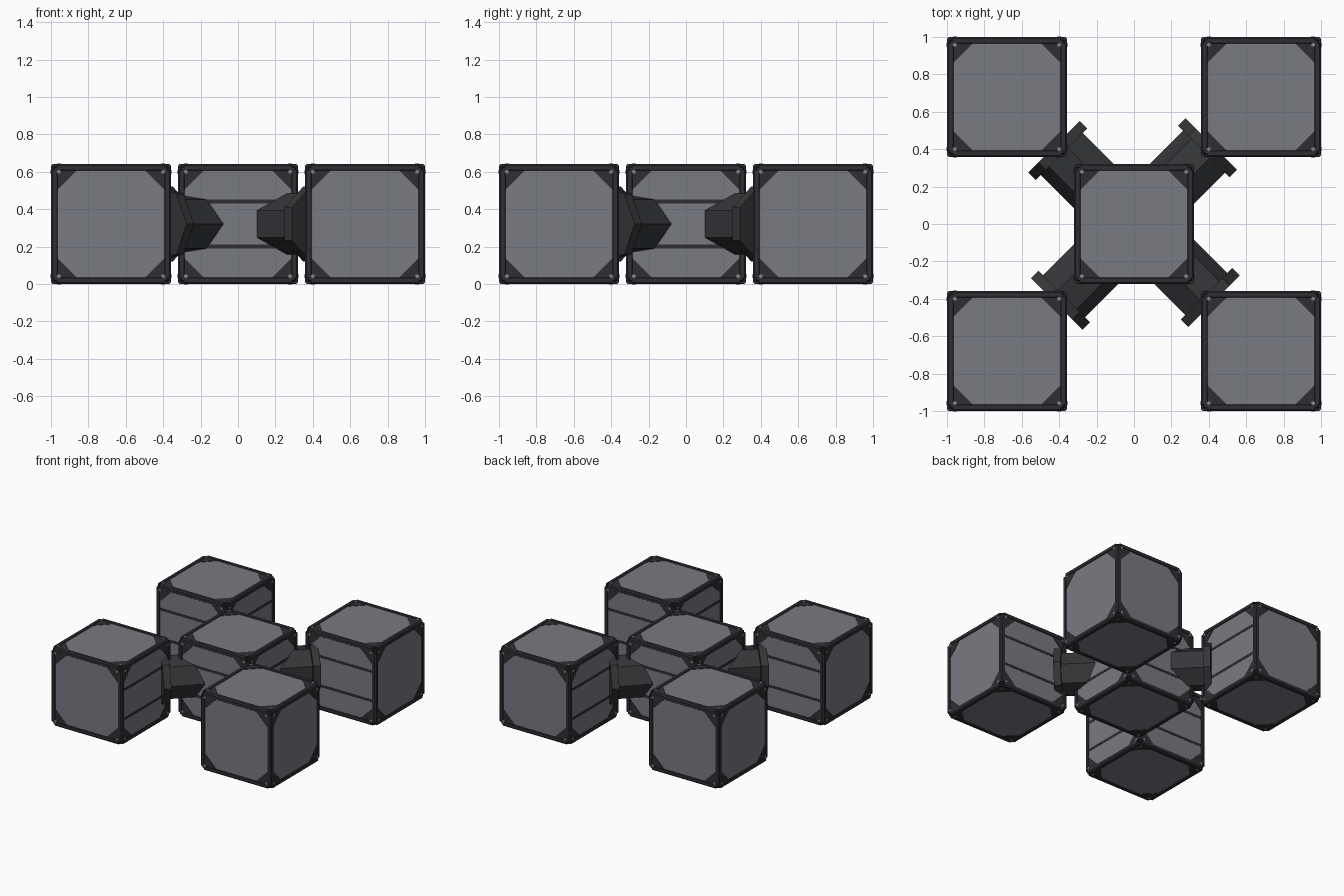
import bpy, bmesh, math
from mathutils import Matrix, Vector

if "Cube" in bpy.data.objects:
    bpy.data.objects.remove(bpy.data.objects["Cube"])


def material(name, rgb):
    m = bpy.data.materials.new(name)
    m.diffuse_color = (*rgb, 1)
    m.use_nodes = True
    m.node_tree.nodes["Principled BSDF"].inputs["Base Color"].default_value = m.diffuse_color
    return m


PANEL = material("panel grey", (0.19, 0.197, 0.225))
FRAME = material("frame charcoal", (0.028, 0.028, 0.034))
CONNECTOR = material("connector charcoal", (0.036, 0.037, 0.041))
BOLT = material("bolt grey", (0.23, 0.24, 0.26))

HALF = 0.321     # half size of a cube module
OFFSET = 0.679   # corner module centre

# Face frames: columns are face-right, face-up, outward normal
SIDES = {"front": 0, "right": 90, "back": 180, "left": 270}
FACES = {n: Matrix.Rotation(math.radians(a), 4, 'Z') @ Matrix.Rotation(math.pi / 2, 4, 'X')
         for n, a in SIDES.items()}
FACES["top"] = Matrix.Identity(4)
FACES["bottom"] = Matrix.Rotation(math.pi, 4, 'X')


def prism(bm, outline, low, high, mat):
    """Extrude a 2D outline along local z from low to high."""
    a = [bm.verts.new(mat @ Vector((x, y, low))) for x, y in outline]
    b = [bm.verts.new(mat @ Vector((x, y, high))) for x, y in outline]
    bm.faces.new(a[::-1])
    bm.faces.new(b)
    n = len(a)
    for i in range(n):
        j = (i + 1) % n
        bm.faces.new((a[i], a[j], b[j], b[i]))


def ngon(n, r, cx=0, cy=0):
    return [(cx + r * math.cos(2 * math.pi * i / n), cy + r * math.sin(2 * math.pi * i / n))
            for i in range(n)]


def finish(bm, name, mat, place):
    bmesh.ops.recalc_face_normals(bm, faces=bm.faces)
    me = bpy.data.meshes.new(name)
    bm.to_mesh(me)
    bm.free()
    me.materials.append(mat)
    ob = bpy.data.objects.new(name, me)
    ob.matrix_world = place
    bpy.context.collection.objects.link(ob)
    return ob


def module(name, striped, place):
    # Dark core with clipped edges
    bm = bmesh.new()
    bmesh.ops.create_cube(bm, size=0.618)
    bmesh.ops.bevel(bm, geom=bm.edges[:], offset=0.008, segments=1, affect='EDGES')
    # Twelve edge bars with a chamfered section
    c, w, k = HALF, 0.036, 0.009
    section = [(c - k, c), (c - w + 0.004, c), (c - w, c - 0.006), (c - w, c - w),
               (c - 0.006, c - w), (c, c - w + 0.004), (c, c - k)]
    for base in (Matrix.Identity(4), Matrix.Rotation(math.pi / 2, 4, 'X'),
                 Matrix.Rotation(math.pi / 2, 4, 'Y')):
        for q in range(4):
            prism(bm, section, -0.288, 0.288, base @ Matrix.Rotation(q * math.pi / 2, 4, 'Z'))
    # Triangular corner gussets on every face
    for face in FACES.values():
        for q in range(4):
            turn = face @ Matrix.Rotation(q * math.pi / 2, 4, 'Z')
            prism(bm, [(0.303, 0.303), (0.18, 0.303), (0.18, 0.288), (0.288, 0.18), (0.303, 0.18)],
                  0.30, 0.317, turn)
    # Divider bars on the striped faces
    for f in striped:
        for z in (-0.12, 0.12):
            prism(bm, [(-0.284, z - 0.01), (0.284, z - 0.01), (0.284, z + 0.01), (-0.284, z + 0.01)],
                  0.30, 0.316, FACES[f])
    finish(bm, name + "_frame", FRAME, place)

    # Face panels with clipped corners, in three strips where striped
    bm = bmesh.new()
    p, q = 0.285, 0.195
    low = [(-p, -q), (-q, -p), (q, -p), (p, -q)]
    high = [(p, q), (q, p), (-q, p), (-p, q)]
    for f, face in FACES.items():
        if f in striped:
            shapes = [low + [(p, -0.13), (-p, -0.13)],
                      [(-p, -0.11), (p, -0.11), (p, 0.11), (-p, 0.11)],
                      [(-p, 0.13), (p, 0.13)] + high]
        else:
            shapes = [low + high]
        for s in shapes:
            prism(bm, s, 0.30, 0.314, face)
    finish(bm, name + "_panels", PANEL, place)

    # Corner bolts
    bm = bmesh.new()
    for face in FACES.values():
        for x in (-0.279, 0.279):
            for y in (-0.279, 0.279):
                prism(bm, ngon(8, 0.011, x, y), 0.31, 0.3225, face)
    finish(bm, name + "_bolts", BOLT, place)


# Centre module, striped on all four sides
module("centre_module", list(SIDES), Matrix.Translation((0, 0, HALF)))

names = ["front_left", "front_right", "back_right", "back_left"]
for i, n in enumerate(names):
    turn = Matrix.Rotation(i * math.pi / 2, 4, 'Z')
    # Corner module, striped on its two inward sides
    module(n + "_module", ["right", "back"],
           turn @ Matrix.Translation((-OFFSET, -OFFSET, HALF)))
    # Seven-sided diagonal connector with flange
    s = math.sqrt(0.5)
    axis = Matrix(((s, 0, -s, 0), (-s, 0, -s, 0), (0, 1, 0, 0), (0, 0, 0, 1)))
    bm = bmesh.new()
    prism(bm, ngon(7, 0.167), 0.22, 0.545, Matrix.Identity(4))
    prism(bm, ngon(7, 0.205), 0.538, 0.594, Matrix.Identity(4))
    finish(bm, n + "_connector", CONNECTOR, turn @ Matrix.Translation((0, 0, HALF)) @ axis)
